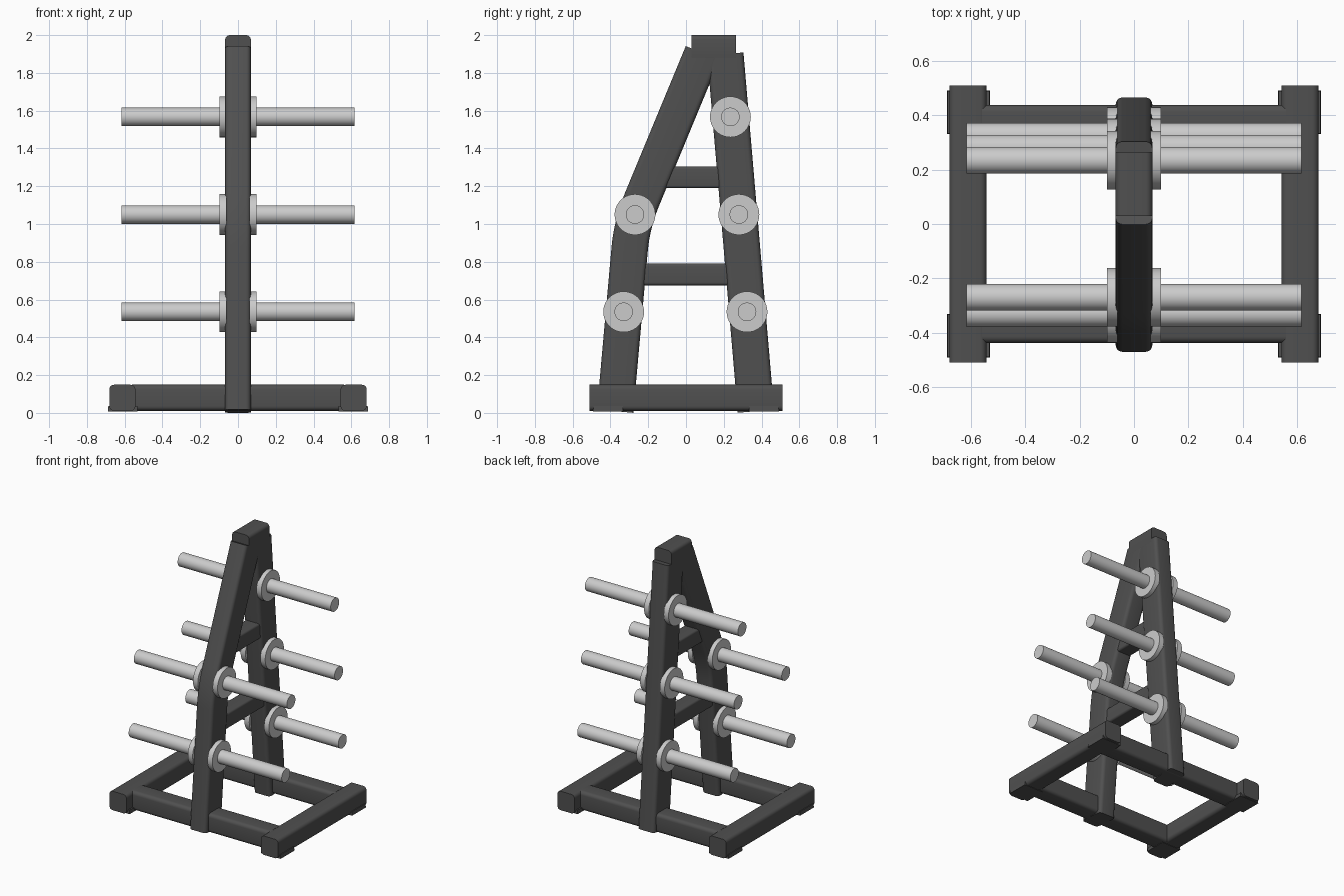
import bpy, bmesh, math
from mathutils import Vector

if "Cube" in bpy.data.objects:
    bpy.data.objects.remove(bpy.data.objects["Cube"])

dark = bpy.data.materials.new("dark_steel")
dark.diffuse_color = (0.08, 0.08, 0.08, 1)
dark.use_nodes = True
dark.node_tree.nodes["Principled BSDF"].inputs["Base Color"].default_value = dark.diffuse_color


def finish(name, bm, mat=None):
    bmesh.ops.recalc_face_normals(bm, faces=bm.faces)
    me = bpy.data.meshes.new(name)
    bm.to_mesh(me)
    bm.free()
    ob = bpy.data.objects.new(name, me)
    bpy.context.collection.objects.link(ob)
    if mat:
        me.materials.append(mat)
    bpy.ops.object.select_all(action='DESELECT')
    ob.select_set(True)
    bpy.context.view_layer.objects.active = ob
    bpy.ops.object.shade_smooth_by_angle(angle=math.radians(35))
    return ob


def rounded_rect(w, h, r, n=5):
    pts = []
    for k, (sx, sy) in enumerate([(1, 1), (-1, 1), (-1, -1), (1, -1)]):
        for i in range(n + 1):
            a = math.pi / 2 * (k + i / n)
            pts.append((sx * (w / 2 - r) + r * math.cos(a),
                        sy * (h / 2 - r) + r * math.sin(a)))
    return pts


def tube(name, path, side, w, h, r=0.025):
    """Sweep a rounded rectangle along a planar path; w is measured along side."""
    path = [Vector(p) for p in path]
    side = Vector(side)
    bm = bmesh.new()
    rings = []
    for i, p in enumerate(path):
        d0 = (p - path[i - 1]).normalized() if i else (path[1] - p).normalized()
        d1 = (path[i + 1] - p).normalized() if i < len(path) - 1 else d0
        t = (d0 + d1).normalized()
        up = t.cross(side) / t.dot(d0)
        rings.append([bm.verts.new(p + side * a + up * b)
                      for a, b in rounded_rect(w, h, r)])
    n = len(rings[0])
    for a, b in zip(rings, rings[1:]):
        for j in range(n):
            bm.faces.new((a[j], a[(j + 1) % n], b[(j + 1) % n], b[j]))
    bm.faces.new(rings[0])
    bm.faces.new(rings[-1])
    return finish(name, bm, dark)


def rod(name, x0, x1, y, z, r):
    bm = bmesh.new()
    bmesh.ops.create_cone(bm, cap_ends=True, segments=40, radius1=r, radius2=r, depth=abs(x1 - x0))
    for v in bm.verts:
        a, b, c = v.co
        v.co = (c + (x0 + x1) / 2, y + a, z + b)
    return finish(name, bm)


X, Y = (1, 0, 0), (0, 1, 0)

# Base frame: side rails, cross beams, foot pads
for s, tag in ((-1, "left"), (1, "right")):
    tube(f"{tag}_base_rail", [(s * .612, -.51, .08), (s * .612, .51, .08)], X, .138, .138)
    for f, end in ((-1, "front"), (1, "back")):
        bm = bmesh.new()
        bmesh.ops.create_cube(bm, size=1)
        for v in bm.verts:
            k = 1 if v.co.z < 0 else .97
            v.co = (s * .61 + v.co.x * .158 * k, f * .412 + v.co.y * .16 * k, .022 + v.co.z * .028)
        finish(f"{end}_{tag}_foot_pad", bm, dark)
for f, end in ((-1, "front"), (1, "back")):
    tube(f"{end}_cross_beam", [(-.56, f * .37, .08), (.56, f * .37, .08)], Y, .138, .138)

# Uprights: bent front one, straight back one
A, B, C = Vector((0, -.298, .87)), Vector((0, -.286, 1.0)), Vector((0, -.233, 1.13))
bend = [A * (1 - t) ** 2 + B * 2 * t * (1 - t) + C * t * t for t in [i / 8 for i in range(9)]]
tube("front_upright", [(0, -.375, .009)] + bend + [(0, .088, 1.905)], X, .135, .193)
tube("back_upright", [(0, .37, .009), (0, .208, 1.90)], X, .135, .193)

# Top cap and struts joining the uprights
tube("top_cap", [(0, .03, 1.93), (0, .265, 1.93)], X, .136, .14)
tube("upper_strut", [(0, -.18, 1.247), (0, .25, 1.247)], X, .115, .115, .015)
tube("lower_strut", [(0, -.28, .733), (0, .28, .733)], X, .115, .115, .015)

# Weight pegs with collar discs
for i, (y, z) in enumerate([(.235, 1.567), (.28, 1.05), (.323, .535), (-.27, 1.05), (-.33, .535)]):
    rod(f"peg_{i}", -.618, .618, y, z, .049)
    for s, tag in ((-1, "left"), (1, "right")):
        rod(f"{tag}_collar_{i}", s * .06, s * .099, y, z, .108)
